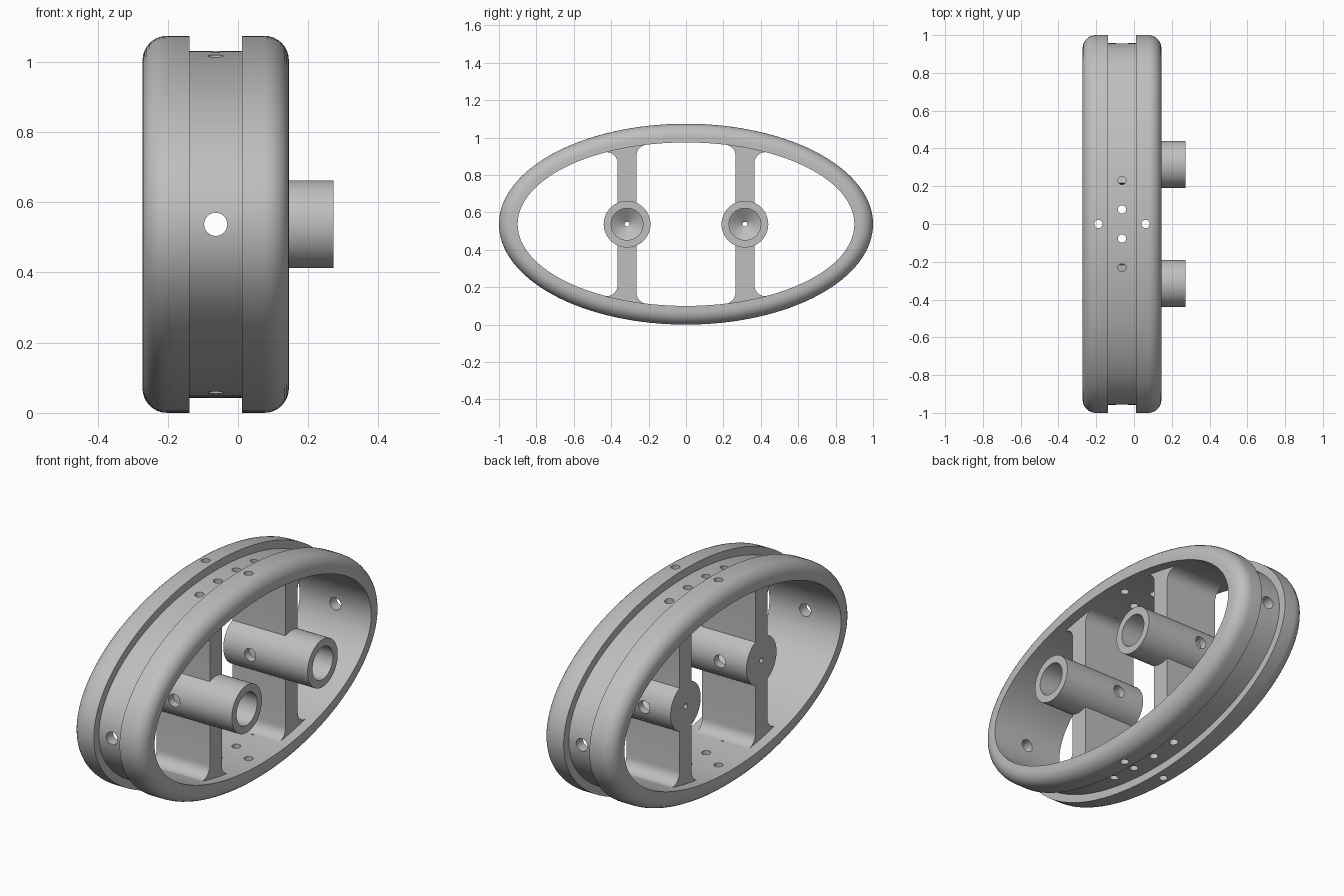
import bpy
import bmesh
from math import sin, cos, pi, sqrt, atan2, radians

if "Cube" in bpy.data.objects:
    bpy.data.objects.remove(bpy.data.objects["Cube"])

XC, ZC = -0.0635, 0.537        # centre of the rim
A, B = 1.0, 0.537              # outer half length and half height
RIM, HALF = 0.1, 0.2085        # rim thickness and half depth
POST_Y, POST_HALF, POST_DEPTH = 0.315, 0.05, 0.155

grey = bpy.data.materials.new("plain_grey")
grey.use_nodes = True
colour = (0.52, 0.52, 0.52, 1)
grey.diffuse_color = colour
grey.node_tree.nodes["Principled BSDF"].inputs["Base Color"].default_value = colour


def finish(name, bm):
    bmesh.ops.recalc_face_normals(bm, faces=bm.faces)
    mesh = bpy.data.meshes.new(name)
    bm.to_mesh(mesh)
    bm.free()
    mesh.materials.append(grey)
    obj = bpy.data.objects.new(name, mesh)
    bpy.context.collection.objects.link(obj)
    return obj


def loft(name, sections, yc=0, n=48, closed=False):
    """Join ellipses (x, half y, half z) along x; cap the ends or close the loop."""
    bm = bmesh.new()
    loops = [[bm.verts.new((x, yc + ry * cos(2 * pi * i / n), ZC + rz * sin(2 * pi * i / n)))
              for i in range(n)] for x, ry, rz in sections]
    pairs = list(zip(loops, loops[1:]))
    if closed:
        pairs.append((loops[-1], loops[0]))
    else:
        bm.faces.new(loops[0])
        bm.faces.new(loops[-1])
    for p, q in pairs:
        for i in range(n):
            j = (i + 1) % n
            bm.faces.new((p[i], p[j], q[j], q[i]))
    return finish(name, bm)


def drill(x, y, radius, along_y=False):
    bpy.ops.mesh.primitive_cylinder_add(
        vertices=32, radius=radius, depth=3, location=(x, y, ZC),
        rotation=(pi / 2 if along_y else 0, 0, 0))
    bpy.context.object.hide_render = True
    return bpy.context.object


def combine(obj, tool, operation="DIFFERENCE"):
    mod = obj.modifiers.new("join", "BOOLEAN")
    mod.operation, mod.solver, mod.object = operation, "EXACT", tool
    bpy.context.view_layer.objects.active = obj
    bpy.ops.object.modifier_apply(modifier=mod.name)
    bpy.data.objects.remove(tool)


def smooth(obj):
    bpy.ops.object.select_all(action="DESELECT")
    obj.select_set(True)
    bpy.context.view_layer.objects.active = obj
    bpy.ops.object.shade_smooth_by_angle(angle=radians(30))


# Oval rim: rounded outer edges and a square groove round the middle
groove_half, groove_deep, rnd = 0.075, 0.043, 0.07
half = [(groove_half, groove_deep), (groove_half, 0)]
for k in range(9):
    t = k / 8 * pi / 2
    half.append((HALF - rnd + rnd * sin(t), rnd - rnd * cos(t)))
half.append((HALF, RIM))
profile = half + [(-u, d) for u, d in reversed(half)]
rim = loft("oval_rim", [(XC + u, A - d, B - d) for u, d in profile], n=128, closed=True)

# Holes through the top, bottom and ends of the rim
for dx, y in [(0, 0.077), (0, -0.077), (0, 0.23), (0, -0.23), (0.125, 0), (-0.125, 0)]:
    combine(rim, drill(XC + dx, y, 0.022))
combine(rim, drill(XC, 0, 0.033, along_y=True))
smooth(rim)


def fillet(yc, side, r=0.06, steps=8):
    """Curve from the upright's side into the inside of the rim."""
    a, b = A - RIM, B - RIM
    y = yc + side * (POST_HALF + r)
    z = (b - r) * sqrt(1 - (y / (a - r)) ** 2)
    start = pi if side > 0 else 0
    end = atan2(z / b ** 2, y / a ** 2)
    pts = []
    for k in range(steps + 1):
        t = start + (end - start) * k / steps
        pts.append((y + r * cos(t), z + r * sin(t)))
    pts.append((y + (r + 0.025) * cos(end), z + (r + 0.025) * sin(end)))
    return pts


# Two uprights, each carrying a bored tube
for yc, label in [(-POST_Y, "front"), (POST_Y, "back")]:
    top = fillet(yc, 1) + fillet(yc, -1)[::-1]
    outline = top + [(y, -z) for y, z in reversed(top)]
    bm = bmesh.new()
    face = bm.faces.new([bm.verts.new((XC - POST_DEPTH, y, ZC + z)) for y, z in outline])
    made = bmesh.ops.extrude_face_region(bm, geom=[face])["geom"]
    bmesh.ops.translate(bm, vec=(2 * POST_DEPTH, 0, 0),
                        verts=[v for v in made if isinstance(v, bmesh.types.BMVert)])
    post = finish(label + "_upright_and_tube", bm)
    tube = loft("tube", [(x, 0.125, 0.125) for x in (XC - POST_DEPTH, 0.272)], yc)
    combine(post, tube, "UNION")
    # Bore with a conical bottom and a pin hole out of the far end
    bore = loft("bore", [(x, r, r) for x, r in
                         [(0.4, 0.085), (-0.12, 0.085), (-0.17, 0.013), (-0.4, 0.013)]], yc)
    combine(post, bore)
    combine(post, drill(XC, 0, 0.033, along_y=True))
    smooth(post)
